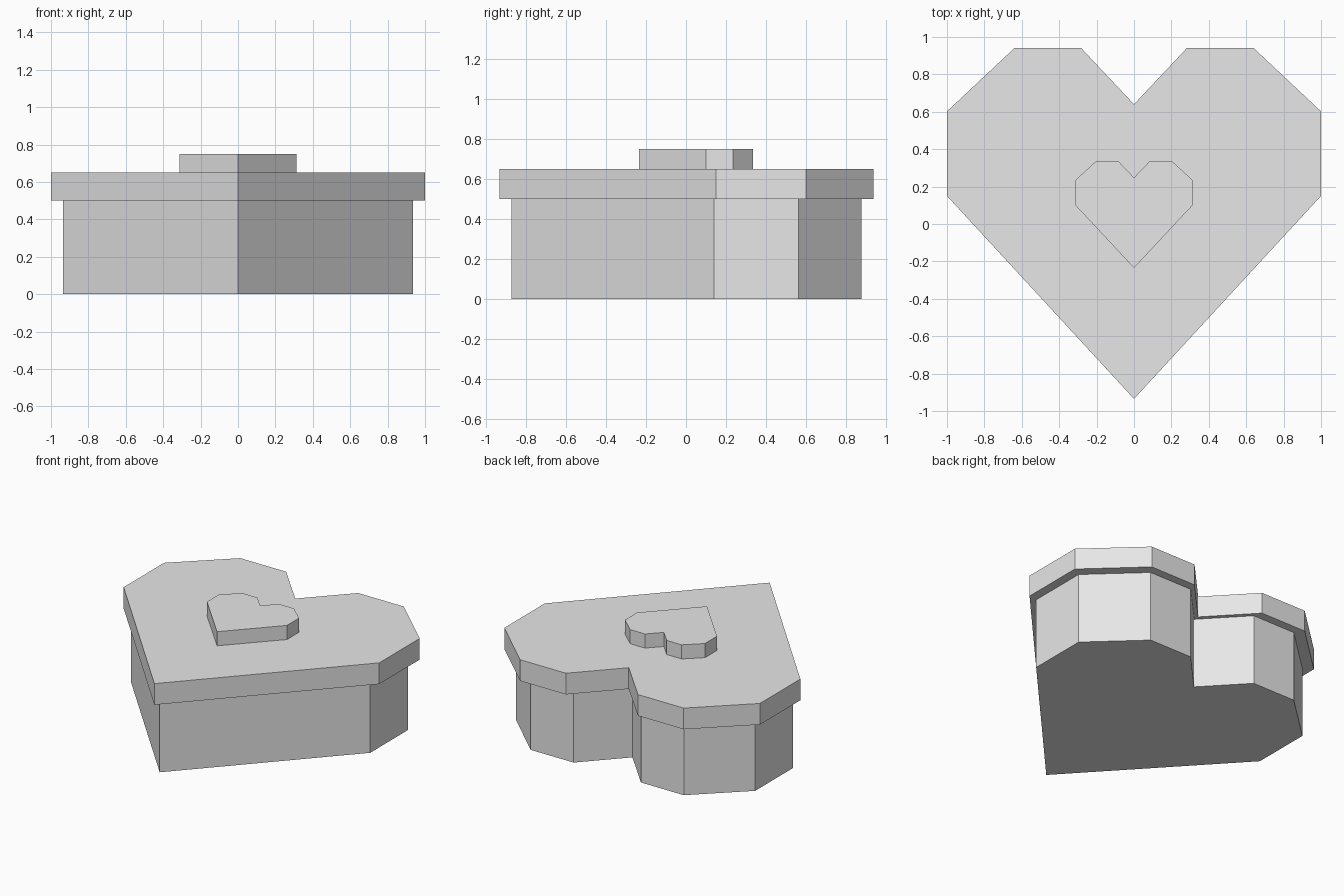
import bpy
import bmesh

cube = bpy.data.objects.get("Cube")
if cube:
    bpy.data.objects.remove(cube, do_unlink=True)

grey = bpy.data.materials.new("light_grey")
grey.use_nodes = True
colour = (0.8, 0.8, 0.8, 1)
grey.diffuse_color = colour
grey.node_tree.nodes["Principled BSDF"].inputs["Base Color"].default_value = colour


def heart_prism(name, half, bottom, top):
    """Extrude a heart outline, given its +x half from front tip to back notch."""
    outline = half + [(-x, y) for x, y in reversed(half[1:-1])]
    bm = bmesh.new()
    face = bm.faces.new([bm.verts.new((x, y, bottom)) for x, y in outline])
    result = bmesh.ops.extrude_face_region(bm, geom=[face], use_keep_orig=True)
    raised = [v for v in result["geom"] if isinstance(v, bmesh.types.BMVert)]
    bmesh.ops.translate(bm, verts=raised, vec=(0, 0, top - bottom))
    bmesh.ops.recalc_face_normals(bm, faces=bm.faces)
    mesh = bpy.data.meshes.new(name)
    bm.to_mesh(mesh)
    bm.free()
    mesh.materials.append(grey)
    obj = bpy.data.objects.new(name, mesh)
    bpy.context.collection.objects.link(obj)
    return obj


# Large heart outline shared by the lid and the slightly smaller box
heart = [(0, -0.935), (1, 0.15), (1, 0.602), (0.64, 0.94), (0.282, 0.94), (0, 0.64)]
inset = 0.936
heart_prism("box_body", [(x * inset, y * inset) for x, y in heart], 0, 0.5)
heart_prism("lid", heart, 0.5, 0.65)

# Small raised heart on the lid
small = [(0, -0.235), (0.313, 0.1), (0.313, 0.235), (0.202, 0.337), (0.085, 0.337), (0, 0.248)]
heart_prism("lid_heart", small, 0.65, 0.75)
